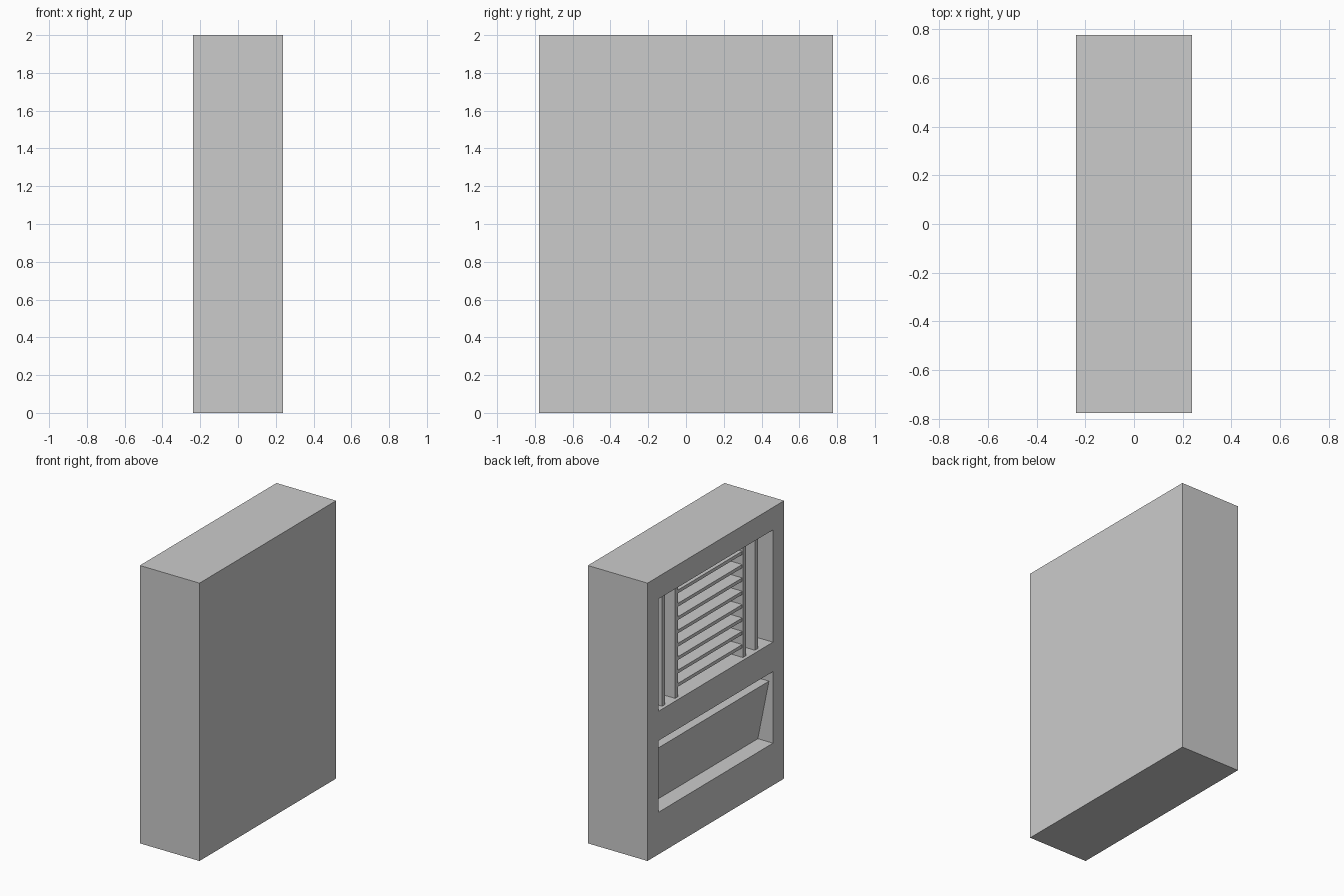
import bpy, bmesh

if "Cube" in bpy.data.objects:
    bpy.data.objects.remove(bpy.data.objects["Cube"])

X0, DEPTH = -0.2375, 0.12          # recessed face and recess depth
Y = 0.65                           # half width of the recesses
XB = X0 + DEPTH


def box(name, lo, hi):
    bm = bmesh.new()
    bmesh.ops.create_cube(bm, size=1)
    for v in bm.verts:
        v.co = [a + (c + 0.5) * (b - a) for a, b, c in zip(lo, hi, v.co)]
    me = bpy.data.meshes.new(name)
    bm.to_mesh(me)
    bm.free()
    ob = bpy.data.objects.new(name, me)
    bpy.context.collection.objects.link(ob)
    return ob


# cabinet with two recesses cut in the -x face
cabinet = box("cabinet", (X0, -0.777, 0), (-X0, 0.777, 2))
for name, z0, z1 in (("display_cutter", 1.03, 1.838), ("tray_cutter", 0.303, 0.818)):
    cutter = box(name, (X0 - 0.1, -Y, z0), (XB, Y, z1))
    cutter.hide_render = True
    cutter.hide_set(True)
    mod = cabinet.modifiers.new(name, "BOOLEAN")
    mod.object, mod.solver = cutter, "EXACT"

# sloping flap in the lower recess
bm = bmesh.new()
profile = [(X0 + 0.032, 0.741), (XB, 0.741), (XB, 0.305)]
face = bm.faces.new([bm.verts.new((x, -Y, z)) for x, z in profile])
ext = bmesh.ops.extrude_face_region(bm, geom=[face])["geom"]
bmesh.ops.translate(bm, vec=(0, 2 * Y, 0),
                    verts=[g for g in ext if isinstance(g, bmesh.types.BMVert)])
bmesh.ops.recalc_face_normals(bm, faces=bm.faces)
me = bpy.data.meshes.new("flap")
bm.to_mesh(me)
bm.free()
bpy.context.collection.objects.link(bpy.data.objects.new("flap", me))

# upright dividers in the upper recess
for i, y in enumerate((0.558, 0.41, -0.36, -0.497)):
    box(f"divider_{i}", (X0 + 0.025, y - 0.017, 1.03), (XB, y + 0.017, 1.838))

# shelves between the inner dividers
for i in range(8):
    z = 1.11 + i * 0.096
    box(f"shelf_{i}", (X0 + 0.03, -0.36, z - 0.012), (XB, 0.41, z + 0.012))
